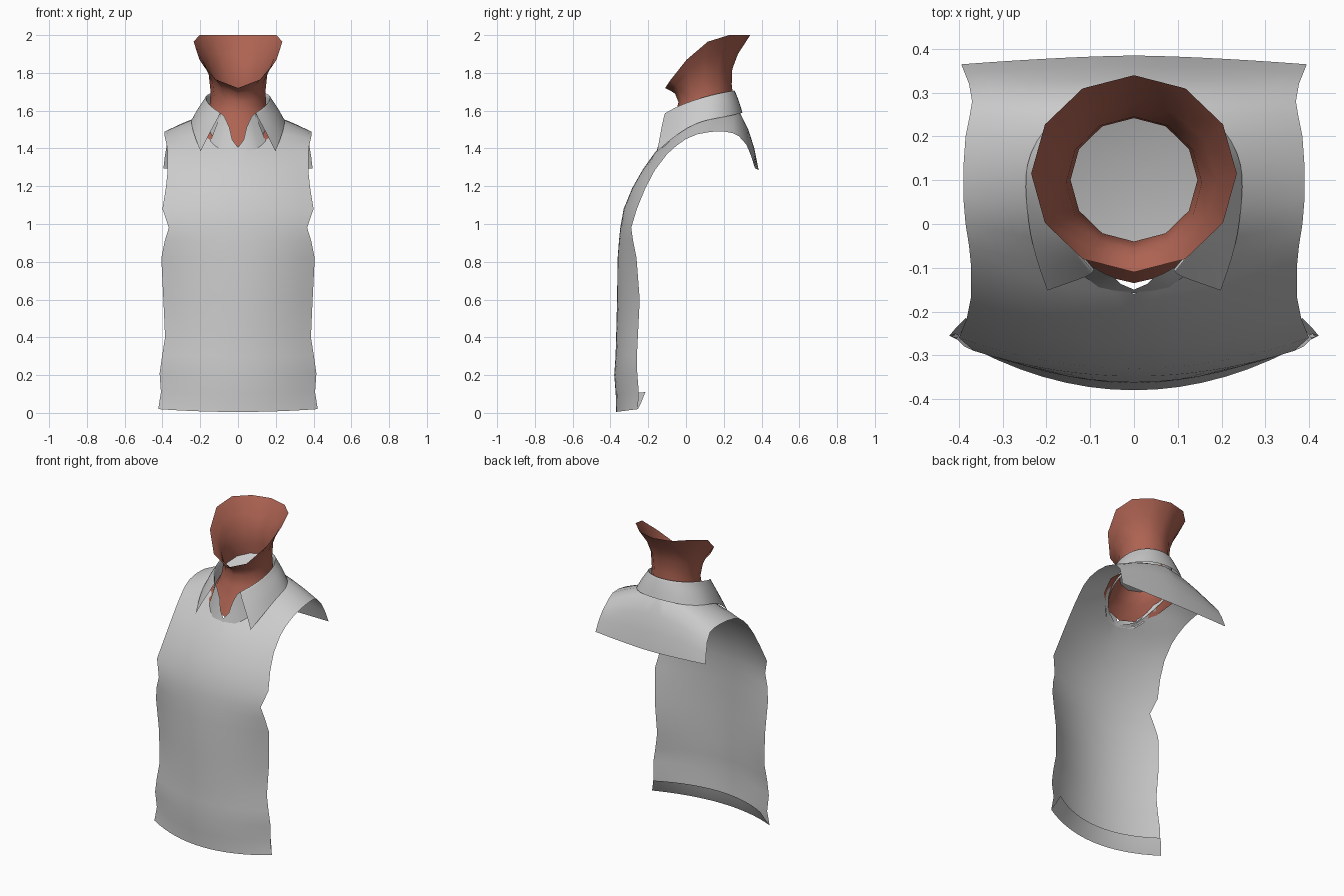
import bpy, math
from mathutils import Vector

if "Cube" in bpy.data.objects:
    bpy.data.objects.remove(bpy.data.objects["Cube"])


def material(name, rgb):
    m = bpy.data.materials.new(name)
    m.diffuse_color = (*rgb, 1)
    m.use_nodes = True
    m.node_tree.nodes["Principled BSDF"].inputs["Base Color"].default_value = m.diffuse_color
    return m


CLOTH = material("grey cloth", (0.60, 0.60, 0.60))
SKIN = material("red brown skin", (0.42, 0.125, 0.085))


def make(name, verts, faces, mat, mirror=True, subsurf=0, angle=60):
    me = bpy.data.meshes.new(name)
    me.from_pydata([tuple(v) for v in verts], [], faces)
    me.materials.append(mat)
    ob = bpy.data.objects.new(name, me)
    bpy.context.collection.objects.link(ob)
    if mirror:
        mod = ob.modifiers.new("mirror", 'MIRROR')
        mod.use_clip = True
        mod.merge_threshold = 0.002
    if subsurf:
        mod = ob.modifiers.new("smooth", 'SUBSURF')
        mod.levels = mod.render_levels = subsurf
        mod.boundary_smooth = 'PRESERVE_CORNERS'
    bpy.ops.object.select_all(action='DESELECT')
    ob.select_set(True)
    bpy.context.view_layer.objects.active = ob
    bpy.ops.object.shade_smooth_by_angle(angle=math.radians(angle))
    return ob


def grid_faces(rows, cols, flip=False):
    fs = []
    for r in range(rows - 1):
        for c in range(cols - 1):
            a = r * cols + c
            q = (a, a + 1, a + cols + 1, a + cols)
            fs.append(q[::-1] if flip else q)
    return fs


def sheet(name, rows, cols=9, angle=60):
    """Half sheet: rows of centre y, z, edge y, z, half width, opening half width, bend power."""
    vs = []
    for yc, zc, ye, ze, w, x0, p in rows:
        for i in range(cols):
            x = x0 + (w - x0) * i / (cols - 1)
            f = (x / w) ** p
            vs.append((x, yc + (ye - yc) * f, zc + (ze - zc) * f))
    return make(name, vs, grid_faces(len(rows), cols), CLOTH, angle=angle)


# Vest: front panel, shoulders around the neck opening, short back
front = [(-.37, .005, -.255, .02, .422), (-.372, .1, -.25, .11, .408), (-.38, .2, -.258, .21, .415),
         (-.373, .3, -.26, .3, .402), (-.37, .4, -.255, .4, .386), (-.365, .6, -.245, .6, .395),
         (-.362, .82, -.262, .82, .406), (-.355, .91, -.28, .91, .388), (-.348, .98, -.29, .98, .366),
         (-.33, 1.08, -.26, 1.08, .40), (-.285, 1.19, -.215, 1.19, .382), (-.228, 1.29, -.165, 1.285, .372)]
yoke = [(-.16, 1.385, -.10, 1.37, .372, 0), (-.12, 1.42, -.05, 1.415, .377, .10),
        (-.06, 1.50, 0, 1.45, .385, .16), (.02, 1.57, .06, 1.475, .39, .19),
        (.12, 1.61, .13, 1.488, .39, .195), (.20, 1.62, .20, 1.49, .385, .175),
        (.25, 1.61, .25, 1.48, .375, .12), (.285, 1.59, .28, 1.465, .37, 0),
        (.33, 1.50, .32, 1.42, .377, 0), (.362, 1.40, .345, 1.36, .387, 0),
        (.385, 1.285, .365, 1.295, .395, 0)]
sheet("vest", [(*r, 0, 2) for r in front] + [(*r, 1.5) for r in yoke])

# Hem folded up on the inside of the front panel
sheet("inner_hem", [(-.335, .10, -.215, .11, .385, 0, 2), (-.35, .05, -.235, .06, .405, 0, 2),
                    (-.37, .005, -.255, .02, .422, 0, 2)])

# Collar: stand inside, fold on top, leaf falling to the pointed tips
fold = [(0, .255, 1.71), (.10, .23, 1.705), (.160, .15, 1.69), (.165, .05, 1.66),
        (.14, -.04, 1.625), (.09, -.10, 1.59)]
leaf = [(0, .312, 1.595), (.165, .272, 1.58), (.25, .16, 1.56), (.248, .06, 1.54),
        (.235, -.05, 1.475), (.198, -.152, 1.385)]
foot = [(0, .265, 1.57), (.12, .235, 1.57), (.185, .13, 1.55), (.18, .03, 1.52),
        (.15, -.06, 1.46), (.09, -.13, 1.40)]
vs = []
for f, l, b in zip(fold, leaf, foot):
    f, l, b = Vector(f), Vector(l), Vector(b)
    out = Vector((f.x, f.y - .1, 0)).normalized() * .018
    drop = Vector((0, 0, .015))
    vs += [b, b.lerp(f, .5), f - drop, f + out * .5 + drop * .3, f + out - drop,
           (f + out).lerp(l, .5), l.lerp(f + out, .06), l]
make("collar", vs, grid_faces(len(fold), 8), CLOTH, subsurf=2, angle=80)

# Front ends of the stand, curving down to meet at the neckline
ends_top = [(.09, -.10, 1.585), (.07, -.112, 1.565), (.045, -.122, 1.51), (.03, -.137, 1.445), (0, -.150, 1.405)]
ends_low = [(.15, -.085, 1.43), (.11, -.125, 1.395), (.08, -.145, 1.39), (.045, -.153, 1.385), (0, -.158, 1.38)]
make("collar_stand_ends", ends_top + ends_low, grid_faces(2, 5), CLOTH)

# Neck: rings from the hidden base flare up to the open jaw rim
# front y, z, side half width, z, back y, z
rings = [(-.135, 1.41, .235, 1.52, .27, 1.54), (-.095, 1.50, .17, 1.56, .255, 1.60),
         (-.055, 1.58, .15, 1.63, .25, 1.67), (-.04, 1.645, .145, 1.70, .242, 1.74),
         (-.058, 1.69, .155, 1.79, .245, 1.82), (-.08, 1.705, .19, 1.88, .275, 1.90),
         (-.11, 1.72, .235, 1.965, .34, 2.0)]
N = 12


def ring(r):
    yf, zf, w, zs, yb, zb = r
    pts = []
    for i in range(N):
        a = 2 * math.pi * i / N
        c = math.cos(a)
        z = zs + c * (zb - zf) / 2 + c * c * ((zb + zf) / 2 - zs)
        pts.append((w * math.sin(a), (yf + yb) / 2 + c * (yb - yf) / 2, min(z, 2.0)))
    return pts


vs = [p for r in rings for p in ring(r)]
faces = [(k * N + i, (k + 1) * N + i, (k + 1) * N + (i + 1) % N, k * N + (i + 1) % N)
         for k in range(len(rings) - 1) for i in range(N)]
make("neck", vs, faces, SKIN, mirror=False)

# Shallow cone closing the inside of the neck
cap = ring(rings[2]) + [(0, .10, 1.60)]
make("neck_cap", cap, [(i, (i + 1) % N, N) for i in range(N)], CLOTH, mirror=False)
